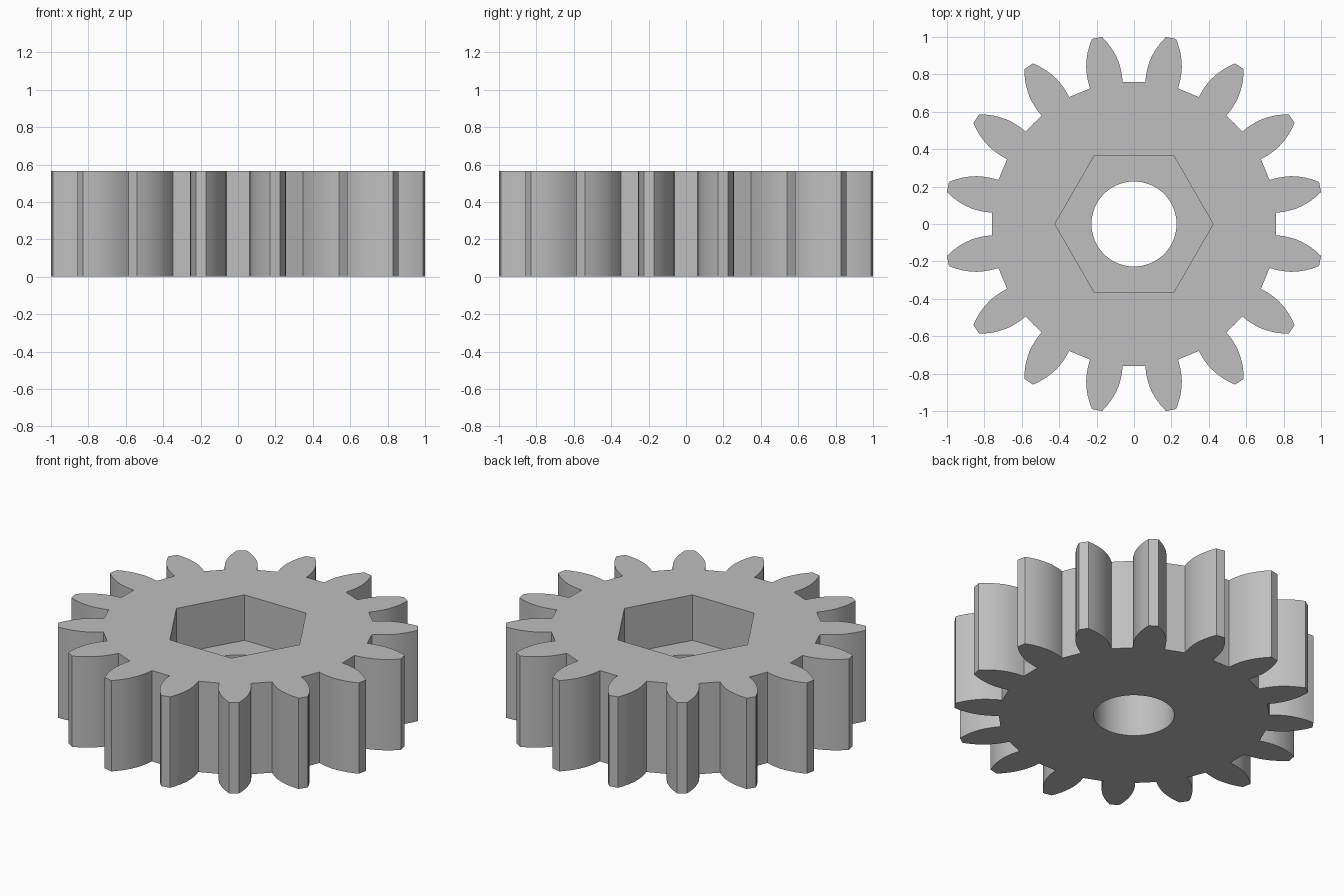
import bpy
import bmesh
from math import cos, sin, pi, radians, atan2, hypot

default_cube = bpy.data.objects.get("Cube")
if default_cube:
    bpy.data.objects.remove(default_cube, do_unlink=True)

TEETH = 16
HEIGHT = 0.565
POCKET_FLOOR = HEIGHT / 2
ROOT_RADIUS = 0.76
# Tooth flank: distance from the gear axis, half width of the tooth
FLANK = [(0.757, 0.089), (0.80, 0.0925), (0.85, 0.0905), (0.875, 0.0865), (0.90, 0.0805),
         (0.925, 0.0725), (0.95, 0.063), (0.985, 0.0455), (1.0141, 0.0275)]


def polar(radius, angle):
    return radius * cos(angle), radius * sin(angle)


def ring(radius, sides):
    return [polar(radius, 2 * pi * i / sides) for i in range(sides)]


def gear_outline():
    points = []
    pitch = 2 * pi / TEETH
    rising = [(u, -w) for u, w in FLANK]
    falling = [(u, w) for u, w in reversed(FLANK)]
    root_half_angle = atan2(FLANK[0][1], FLANK[0][0])
    for i in range(TEETH):
        centre = (i + 0.5) * pitch
        for u, w in rising + falling:
            points.append(polar(hypot(u, w), centre + atan2(w, u)))
        # Rounded root between this tooth and the next
        gap = pitch - 2 * root_half_angle
        for step in (1, 2, 3):
            points.append(polar(ROOT_RADIUS, centre + root_half_angle + gap * step / 4))
    return points


bm = bmesh.new()


def loop_at(points, z):
    verts = [bm.verts.new((x, y, z)) for x, y in points]
    edges = [bm.edges.new((verts[i - 1], v)) for i, v in enumerate(verts)]
    return verts, edges


def wall(lower, upper):
    a, b = lower[0], upper[0]
    for i in range(len(a)):
        bm.faces.new((a[i - 1], a[i], b[i], b[i - 1]))


def cap(outer, inner, up):
    bmesh.ops.triangle_fill(bm, edges=outer[1] + inner[1], use_beauty=True,
                            normal=(0, 0, up))


# Loops of the toothed rim, hexagonal pocket and round bore
outline, hexagon, circle = gear_outline(), ring(0.423, 6), ring(0.2275, 64)
rim_bottom, rim_top = loop_at(outline, 0), loop_at(outline, HEIGHT)
hex_floor, hex_top = loop_at(hexagon, POCKET_FLOOR), loop_at(hexagon, HEIGHT)
bore_bottom, bore_top = loop_at(circle, 0), loop_at(circle, POCKET_FLOOR)

# Side walls
wall(rim_bottom, rim_top)
wall(hex_floor, hex_top)
wall(bore_bottom, bore_top)

# Top face, pocket floor and underside
cap(rim_top, hex_top, 1)
cap(hex_floor, bore_top, 1)
cap(rim_bottom, bore_bottom, -1)
bmesh.ops.recalc_face_normals(bm, faces=bm.faces[:])

mesh = bpy.data.meshes.new("gear_wheel")
bm.to_mesh(mesh)
bm.free()
gear = bpy.data.objects.new("gear_wheel", mesh)
bpy.context.collection.objects.link(gear)

# Plain grey material
grey = bpy.data.materials.new("plain grey")
grey.use_nodes = True
colour = (0.52, 0.52, 0.52, 1)
grey.diffuse_color = colour
grey.node_tree.nodes["Principled BSDF"].inputs["Base Color"].default_value = colour
mesh.materials.append(grey)

# Smooth flanks and bore, crisp corners
bpy.ops.object.select_all(action="DESELECT")
gear.select_set(True)
bpy.context.view_layer.objects.active = gear
bpy.ops.object.shade_smooth_by_angle(angle=radians(20))
